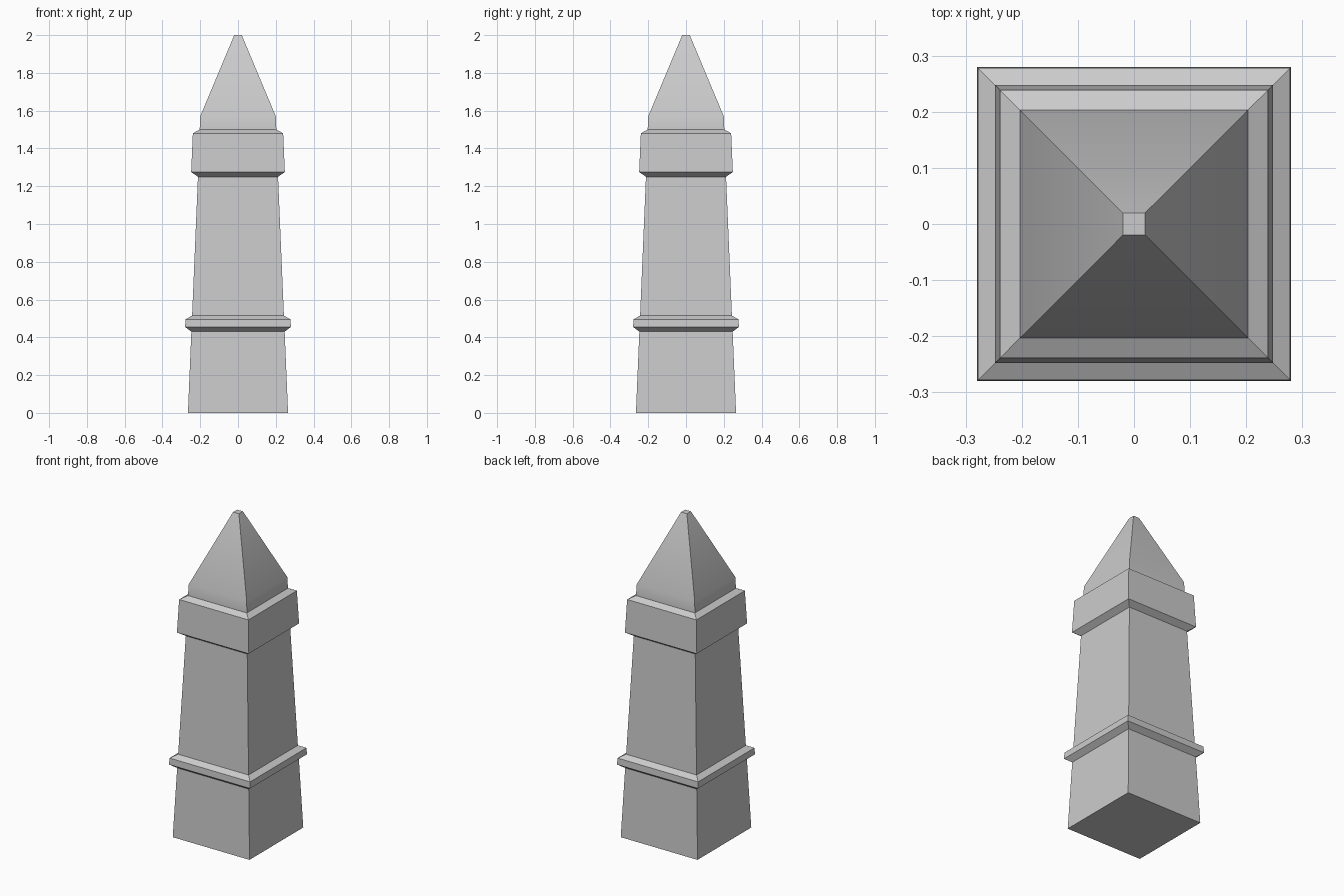
import bpy, bmesh, math

if "Cube" in bpy.data.objects:
    bpy.data.objects.remove(bpy.data.objects["Cube"])

# Square cross-section profile: (half width, height) from the foot to the tip
PROFILE = [
    (0.265, 0.0), (0.247, 0.43),                                  # plinth
    (0.28, 0.455), (0.278, 0.495), (0.243, 0.515),                # lower moulding
    (0.212, 1.25),                                                # tapered shaft
    (0.248, 1.275), (0.239, 1.48), (0.203, 1.50),                 # upper collar
    (0.20, 1.57), (0.02, 2.0),                                    # pointed cap
]


def square_loft(name, profile):
    bm = bmesh.new()
    rings = [[bm.verts.new((sx * r, sy * r, z))
              for sx, sy in ((-1, -1), (1, -1), (1, 1), (-1, 1))]
             for r, z in profile]
    for low, high in zip(rings, rings[1:]):
        for i in range(4):
            j = (i + 1) % 4
            bm.faces.new((low[i], low[j], high[j], high[i]))
    bm.faces.new(rings[0][::-1])
    bm.faces.new(rings[-1])
    mesh = bpy.data.meshes.new(name)
    bm.to_mesh(mesh)
    bm.free()
    obj = bpy.data.objects.new(name, mesh)
    bpy.context.collection.objects.link(obj)
    return obj


# Stone post, smooth only over the soft bend at the foot of the cap
post = square_loft("obelisk_post", PROFILE)
bpy.context.view_layer.objects.active = post
post.select_set(True)
bpy.ops.object.shade_smooth_by_angle(angle=math.radians(30))
